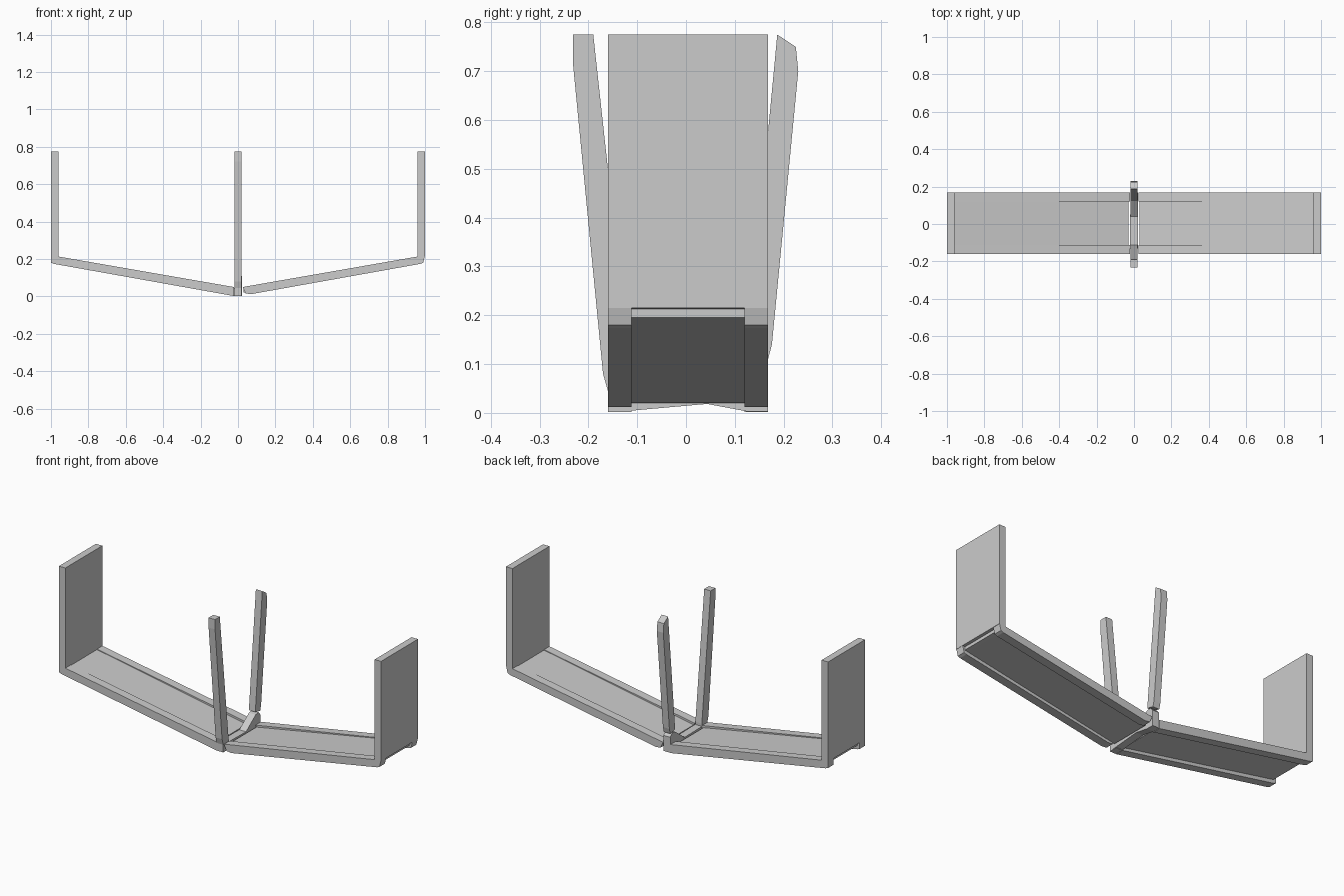
import bpy, bmesh
from mathutils import Vector

if "Cube" in bpy.data.objects:
    bpy.data.objects.remove(bpy.data.objects["Cube"])


def prism(name, profile, axis, lo, hi):
    """Extrude a 2D outline along axis: 'x' takes (y, z), 'y' takes (x, z)."""
    bm = bmesh.new()
    def put(p, d):
        return bm.verts.new((d, p[0], p[1]) if axis == 'x' else (p[0], d, p[1]))
    a = [put(p, lo) for p in profile]
    b = [put(p, hi) for p in profile]
    n = len(profile)
    bm.faces.new(a)
    bm.faces.new(b[::-1])
    for i in range(n):
        j = (i + 1) % n
        bm.faces.new((a[i], b[i], b[j], a[j]))
    bmesh.ops.recalc_face_normals(bm, faces=bm.faces)
    mesh = bpy.data.meshes.new(name)
    bm.to_mesh(mesh)
    bm.free()
    ob = bpy.data.objects.new(name, mesh)
    bpy.context.collection.objects.link(ob)
    return ob


# two sloping tray halves: rails, recessed floor and upright end board
rails = {
    "left": [(-1, .22), (-1, .18), (-.985, .174), (-.022, .002), (-.022, .05)],
    "right": [(1, .22), (.99, .18), (.975, .174), (.07, .012), (.04, .016), (.025, .05)],
}
for side, s in (("left", -1), ("right", 1)):
    prism(side + "_front_rail", rails[side], 'y', -.16, -.112)
    prism(side + "_back_rail", rails[side], 'y', .12, .168)
    prism(side + "_tray_floor",
          [(s * .03, .020), (s * .965, .191), (s * .985, .195),
           (s * .985, .214), (s * .965, .211), (s * .03, .040)],
          'y', -.114, .122)
    prism(side + "_end_board",
          [(s * .96, .208), (s, .215), (s, .775), (s * .96, .775)],
          'y', -.16, .168)

# front stake, leaning outward
prism("front_stake",
      [(-.19, .775), (-.232, .775), (-.232, .72), (-.17, .08),
       (-.16, .045), (-.16, .002), (-.112, .002), (-.112, .06)],
      'x', -.02, .02)

# back stake, chamfered at the top
prism("back_stake",
      [(.187, .775), (.225, .75), (.23, .70), (.176, .14), (.168, .11), (.125, .12)],
      'x', -.02, .02)

# cross bar under the middle joint with its upturned brace
prism("center_cross_bar",
      [(-.13, .003), (.05, .019), (.05, .042), (-.13, .045)], 'x', -.021, .022)
prism("center_brace",
      [(.04, .019), (.125, .003), (.168, .003), (.168, .09), (.15, .11),
       (.125, .105), (.04, .042)],
      'x', -.02, .022)
